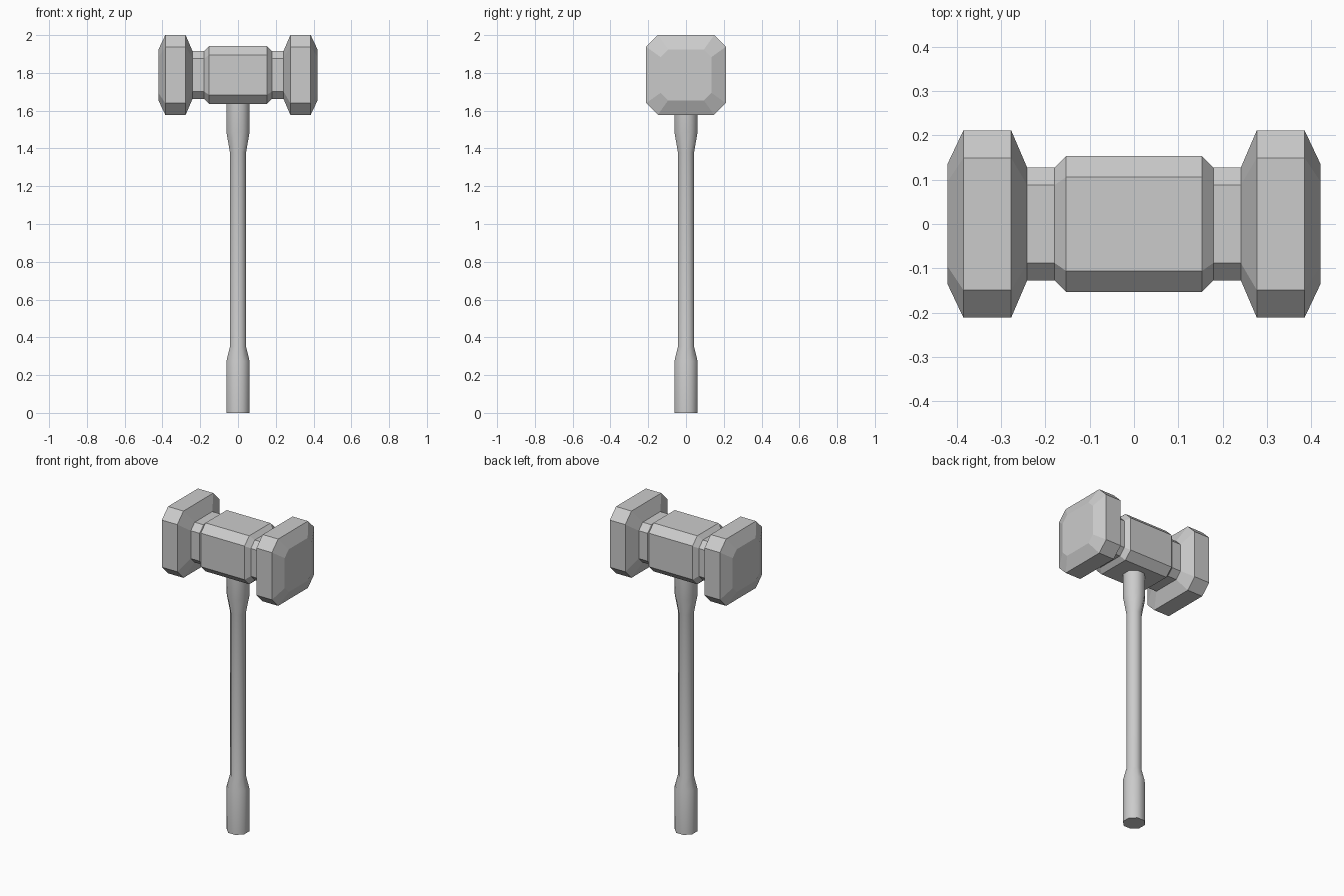
import bpy, bmesh, math

cube = bpy.data.objects.get("Cube")
if cube:
    bpy.data.objects.remove(cube, do_unlink=True)

grey = bpy.data.materials.new("light grey")
grey.use_nodes = True
grey.diffuse_color = (0.6, 0.6, 0.6, 1)
grey.node_tree.nodes["Principled BSDF"].inputs["Base Color"].default_value = (0.6, 0.6, 0.6, 1)


def loft(name, rings):
    """Skin a list of eight-point rings and close both ends."""
    bm = bmesh.new()
    loops = [[bm.verts.new(p) for p in ring] for ring in rings]
    for a, b in zip(loops, loops[1:]):
        for i in range(len(a)):
            j = (i + 1) % len(a)
            bm.faces.new((a[i], a[j], b[j], b[i]))
    bm.faces.new(loops[0])
    bm.faces.new(loops[-1])
    bmesh.ops.recalc_face_normals(bm, faces=bm.faces)
    mesh = bpy.data.meshes.new(name)
    bm.to_mesh(mesh)
    bm.free()
    mesh.materials.append(grey)
    obj = bpy.data.objects.new(name, mesh)
    bpy.context.collection.objects.link(obj)
    return obj


def chamfered_square(x, half, flat, z=1.789):
    pts = [(half, -flat), (half, flat), (flat, half), (-flat, half),
           (-half, flat), (-half, -flat), (-flat, -half), (flat, -half)]
    return [(x, y, z + h) for y, h in pts]


def octagon(z, apothem):
    r = apothem / math.cos(math.pi / 8)
    angles = [math.pi / 8 + k * math.pi / 4 for k in range(8)]
    return [(r * math.cos(a), r * math.sin(a), z) for a in angles]


# Hammer head: half profile (x, half width, half flat), mirrored along x
half_profile = [(0.153, 0.153, 0.106), (0.179, 0.127, 0.088), (0.241, 0.127, 0.088),
                (0.277, 0.211, 0.149), (0.385, 0.211, 0.149), (0.421, 0.135, 0.095)]
profile = [(-x, h, f) for x, h, f in reversed(half_profile)] + half_profile
loft("hammer_head", [chamfered_square(*p) for p in profile])

# Handle: thick grip, slim shaft and thick collar under the head
handle_profile = [(0, 0.061), (0.275, 0.061), (0.35, 0.043),
                  (1.38, 0.043), (1.485, 0.061), (1.66, 0.061)]
handle = loft("handle", [octagon(*p) for p in handle_profile])

# Smooth sides, crisp end caps
bpy.ops.object.select_all(action='DESELECT')
handle.select_set(True)
bpy.context.view_layer.objects.active = handle
bpy.ops.object.shade_smooth_by_angle(angle=math.radians(60))
